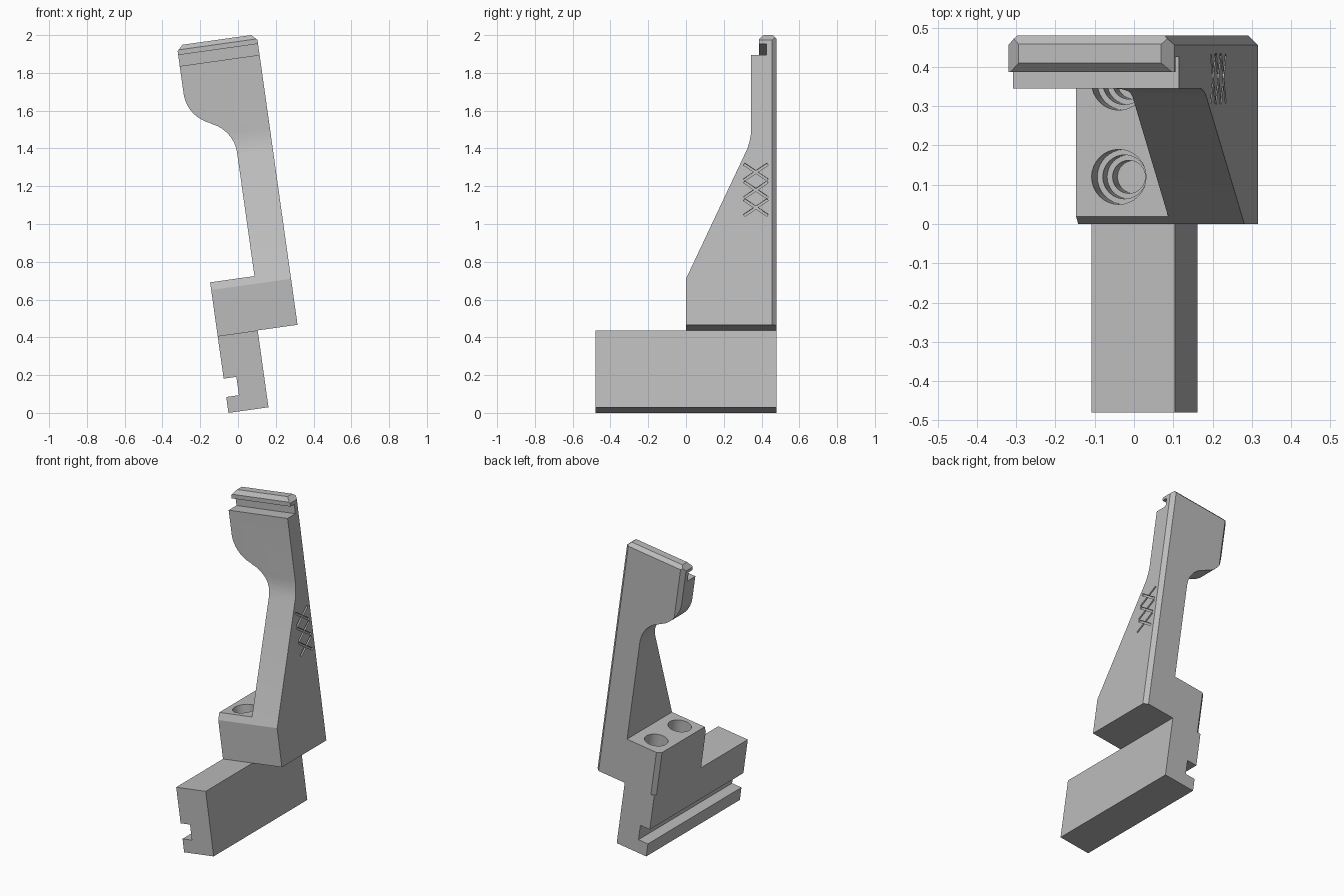
import bpy, bmesh, math
from mathutils import Matrix

if "Cube" in bpy.data.objects:
    bpy.data.objects.remove(bpy.data.objects["Cube"])

TILT = Matrix.Rotation(math.radians(-8), 4, 'Y')   # whole part leans left

grey = bpy.data.materials.new("light grey")
grey.diffuse_color = (0.5, 0.5, 0.5, 1)
grey.use_nodes = True
grey.node_tree.nodes["Principled BSDF"].inputs["Base Color"].default_value = grey.diffuse_color


def add_object(name, bm):
    bmesh.ops.recalc_face_normals(bm, faces=bm.faces)
    me = bpy.data.meshes.new(name)
    bm.to_mesh(me)
    bm.free()
    me.materials.append(grey)
    ob = bpy.data.objects.new(name, me)
    bpy.context.collection.objects.link(ob)
    return ob


def prism(name, pts, axis, lo, hi):
    """Extrude a 2D outline along x, y or z."""
    place = {'x': lambda a, b, t: (t, a, b),
             'y': lambda a, b, t: (a, t, b),
             'z': lambda a, b, t: (a, b, t)}[axis]
    bm = bmesh.new()
    ends = [[bm.verts.new(place(a, b, t)) for a, b in pts] for t in (lo, hi)]
    for ring in ends:
        bm.faces.new(ring)
    n = len(pts)
    for i in range(n):
        j = (i + 1) % n
        bm.faces.new((ends[0][i], ends[0][j], ends[1][j], ends[1][i]))
    return add_object(name, bm)


def lathe(name, steps, x, y, n=32):
    """Closed stepped solid from (radius, height) pairs."""
    bm = bmesh.new()
    rings = [[bm.verts.new((x + r * math.cos(2 * math.pi * k / n),
                            y + r * math.sin(2 * math.pi * k / n), z))
              for k in range(n)] for r, z in steps]
    for a, b in zip(rings, rings[1:]):
        for k in range(n):
            m = (k + 1) % n
            bm.faces.new((a[k], a[m], b[m], b[k]))
    bm.faces.new(rings[0])
    bm.faces.new(rings[-1])
    return add_object(name, bm)


def boolean(ob, cutter, op):
    m = ob.modifiers.new(op, 'BOOLEAN')
    m.operation, m.object, m.solver = op, cutter, 'EXACT'
    dg = bpy.context.evaluated_depsgraph_get()
    me = bpy.data.meshes.new_from_object(ob.evaluated_get(dg))
    ob.modifiers.clear()
    ob.data = me
    bpy.data.objects.remove(cutter)


def arc(cx, cz, r, a0, a1, n=12):
    return [(cx + r * math.cos(math.radians(a0 + (a1 - a0) * i / n)),
             cz + r * math.sin(math.radians(a0 + (a1 - a0) * i / n)))
            for i in range(n + 1)]


L, R, TOP, BASE = -0.05, 0.377, 1.971, 0.418

# arm: front outline with S-curve under the head
outline = [(L, BASE), (R, BASE), (R, TOP - 0.03), (R - 0.03, TOP),
           (L + 0.03, TOP), (L, TOP - 0.03)]
outline += arc(0.137, 1.714, 0.187, 180, 248.6)
outline += arc(0.0, 1.363, 0.187, 67, 0)
outline += [(0.187, 0.705), (L, 0.705)]
arm = prism("arm", outline, 'y', -0.1, 0.6)

# side outline: sloped front, ledge, groove and lip
side = [(0, 0.3), (0.48, 0.3), (0.48, TOP - 0.022), (0.458, TOP), (0.458, 2.1),
        (0.41, 2.1), (0.41, TOP), (0.387, TOP - 0.024), (0.387, 1.92),
        (0.425, 1.92), (0.425, 1.861), (0.345, 1.861), (0.345, 1.47),
        (0.343, 1.435), (0.337, 1.4), (0.325, 1.36), (0, 0.664)]
boolean(arm, prism("side_cut", side, 'x', -0.5, 0.8), 'INTERSECT')

# plan outline: chamfered back edges
plan = [(L, -0.2), (R, -0.2), (R, 0.456), (R - 0.024, 0.48),
        (L + 0.024, 0.48), (L, 0.456)]
boolean(arm, prism("plan_cut", plan, 'z', 0.2, 2.3), 'INTERSECT')

# stepped screw holes
for y in (0.12, 0.36):
    hole = lathe("hole_cut", [(0.07, 0.76), (0.07, 0.6), (0.056, 0.6),
                              (0.056, 0.52), (0.042, 0.52), (0.042, 0.43)],
                 0.06, y)
    boolean(arm, hole, 'DIFFERENCE')

# engraved crosses on the right face
ang = math.atan2(0.085, 0.125)
for i in (-1, 0, 1):
    for s in (-1, 1):
        bm = bmesh.new()
        bmesh.ops.create_cube(bm, size=1)
        bm.transform(Matrix.Translation((R, 0.37, 1.14 + i * 0.095))
                     @ Matrix.Rotation(s * ang, 4, 'X')
                     @ Matrix.Diagonal((0.02, 0.15, 0.013, 1)))
        boolean(arm, add_object("groove_cut", bm), 'DIFFERENCE')

# base bar with a side slot
bar = prism("base_bar", [(L, 0.007), (0.164, 0.007), (0.164, BASE), (L, BASE),
                         (L, 0.19), (0.018, 0.19), (0.018, 0.092), (L, 0.092)],
            'y', -0.48, 0.48)

# lean and shade
for ob in (arm, bar):
    ob.data.transform(TILT)
    bpy.ops.object.select_all(action='DESELECT')
    ob.select_set(True)
    bpy.context.view_layer.objects.active = ob
    bpy.ops.object.shade_smooth_by_angle(angle=math.radians(25))
